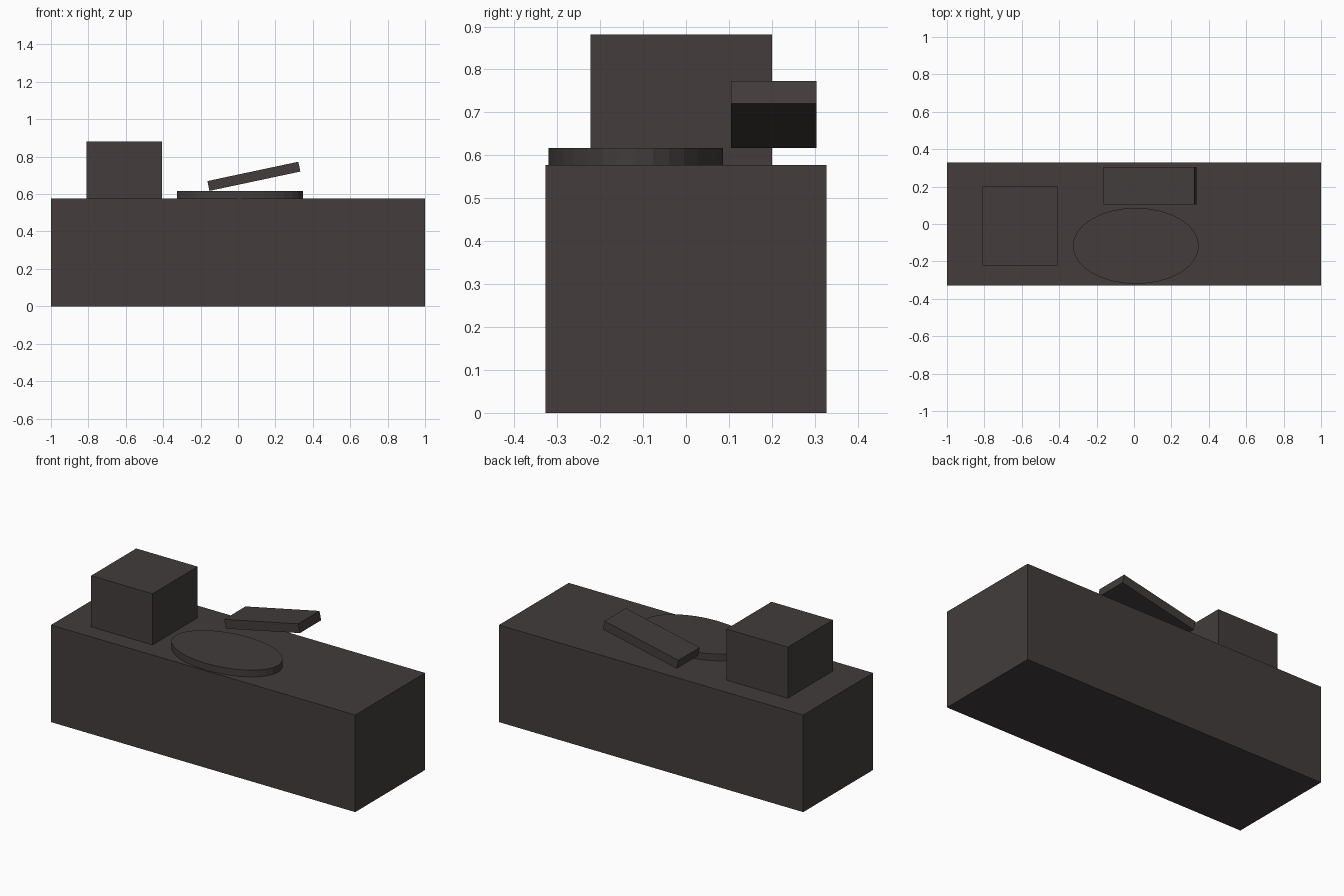
import bpy, math

if "Cube" in bpy.data.objects:
    bpy.data.objects.remove(bpy.data.objects["Cube"])

mat = bpy.data.materials.new("dark_warm_grey")
mat.diffuse_color = (0.056, 0.046, 0.046, 1.0)
mat.use_nodes = True
mat.node_tree.nodes["Principled BSDF"].inputs["Base Color"].default_value = mat.diffuse_color


def finish(obj, name):
    obj.name = name
    obj.data.name = name
    obj.data.materials.append(mat)
    return obj


def box(name, center, size, tilt=0.0):
    bpy.ops.mesh.primitive_cube_add(size=1, location=center, rotation=(0, tilt, 0))
    obj = bpy.context.object
    obj.scale = size
    return finish(obj, name)


BODY_TOP = 0.577

# Main block
box("base_block", (0, 0, BODY_TOP / 2), (2.0, 0.655, BODY_TOP))

# Raised box on the left
box("raised_box", (-0.608, -0.011, (BODY_TOP + 0.881) / 2),
    (0.403, 0.423, 0.881 - BODY_TOP))

# Oval disc lying on the top
bpy.ops.mesh.primitive_cylinder_add(vertices=32, radius=1, depth=1,
                                    location=(0.01, -0.117, (BODY_TOP + 0.617) / 2))
disc = finish(bpy.context.object, "oval_disc")
disc.scale = (0.337, 0.203, 0.617 - BODY_TOP)

# Tilted slab behind the disc, rising to the right
box("tilted_slab", (0.085, 0.2045, 0.695), (0.497, 0.2, 0.0535), -math.radians(12))
